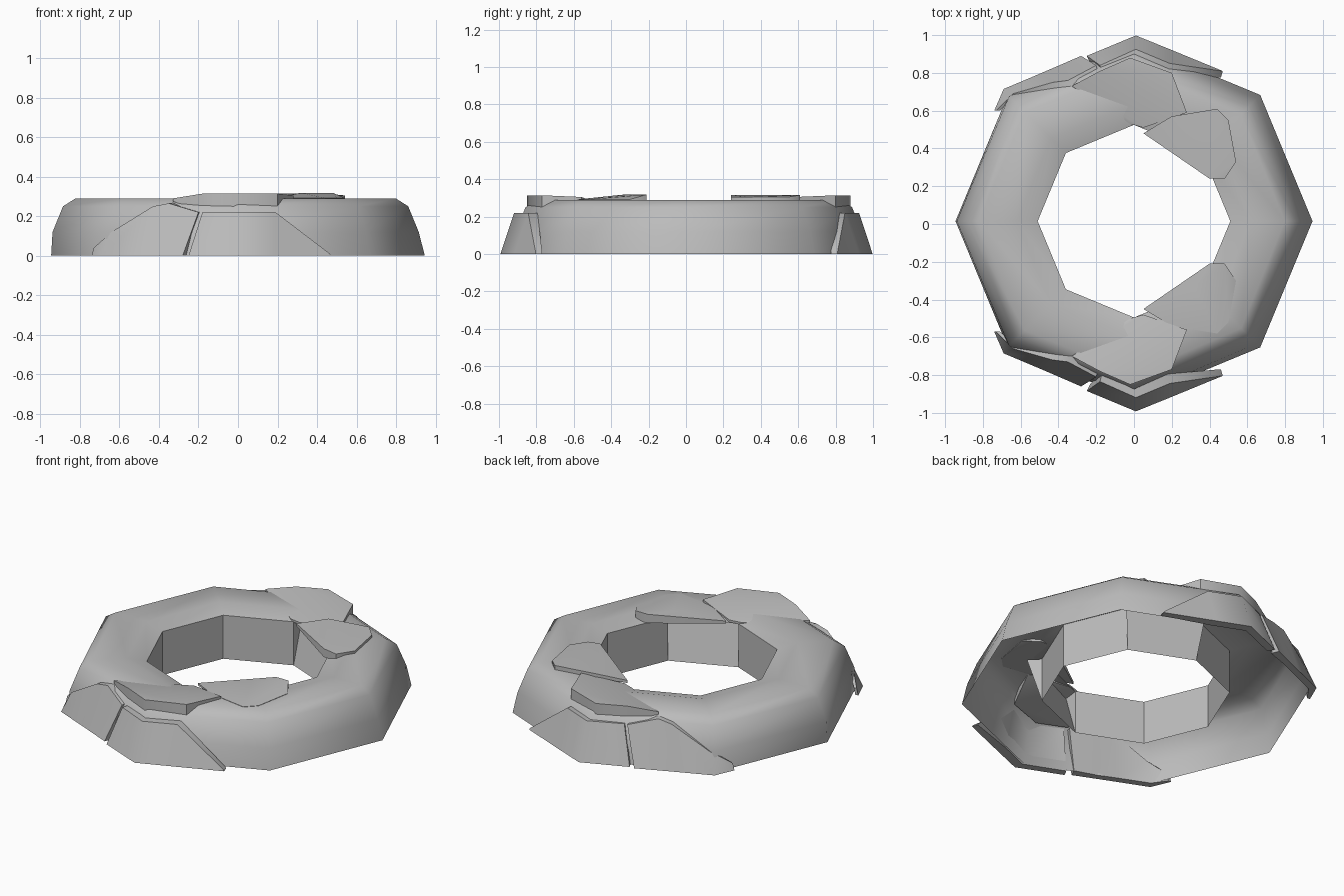
import bpy, bmesh
from math import sin, cos, pi, radians

cube = bpy.data.objects.get("Cube")
if cube:
    bpy.data.objects.remove(cube, do_unlink=True)

CENTRE_Y = 0.015

stone = bpy.data.materials.new("grey_stone")
stone.use_nodes = True
GREY = (0.5, 0.5, 0.5, 1)
stone.diffuse_color = GREY
stone.node_tree.nodes["Principled BSDF"].inputs["Base Color"].default_value = GREY


def finish(bm, name, angle):
    bmesh.ops.recalc_face_normals(bm, faces=bm.faces)
    mesh = bpy.data.meshes.new(name)
    bm.to_mesh(mesh)
    bm.free()
    obj = bpy.data.objects.new(name, mesh)
    bpy.context.collection.objects.link(obj)
    mesh.materials.append(stone)
    bpy.ops.object.select_all(action="DESELECT")
    obj.select_set(True)
    bpy.context.view_layer.objects.active = obj
    bpy.ops.object.shade_smooth_by_angle(angle=radians(angle))


def placed(bm, point, side, mid):
    """Side -1 mirrors the point to the front."""
    x, y, z = point
    return bm.verts.new((x, mid + side * (y - mid), z))


def slab(name, points, side):
    """Convex chunk of stone."""
    bm = bmesh.new()
    for p in points:
        placed(bm, p, side, CENTRE_Y)
    hull = bmesh.ops.convex_hull(bm, input=bm.verts)
    spare = [g for g in hull["geom_interior"] if isinstance(g, bmesh.types.BMVert)]
    bmesh.ops.delete(bm, geom=spare, context="VERTS")
    bmesh.ops.dissolve_limit(bm, angle_limit=0.02, verts=bm.verts, edges=bm.edges)
    finish(bm, name, 48)


def cladding(name, sections, side, mid):
    """Thin plate bent round the ring, lofted through four-point sections."""
    bm = bmesh.new()
    loops = [[placed(bm, p, side, mid) for p in s] for s in sections]
    for one, two in zip(loops, loops[1:]):
        for k in range(4):
            n = (k + 1) % 4
            bm.faces.new((one[k], one[n], two[n], two[k]))
    bm.faces.new(loops[0])
    bm.faces.new(loops[-1])
    finish(bm, name, 48)


# Hollow eight-sided ring, open underneath, a little steeper on its right
PROFILE = [(0.945, 0), (0.926, 0.12), (0.873, 0.25), (0.81, 0.29),
           (0.62, 0.29), (0.51, 0.26), (0.51, 0)]
SIDES = 8
bm = bmesh.new()
rings = []
for i in range(SIDES):
    a = 2 * pi * i / SIDES
    ring = []
    for r, z in PROFILE:
        if z > 0 and r > 0.8:
            r -= 0.012 * cos(a)
        ring.append(bm.verts.new((r * cos(a), CENTRE_Y + r * sin(a), z)))
    rings.append(ring)


def recessed(v):
    return bm.verts.new((v.co.x * 1.16, CENTRE_Y + (v.co.y - CENTRE_Y) * 1.16, v.co.z))


for i in range(SIDES):
    here, there = rings[i], rings[(i + 1) % SIDES]
    for k in range(len(PROFILE) - 1):
        a, b = here[k], there[k]
        if k == len(PROFILE) - 2 and i in (1, 6):
            # Broken wall panels lean back under the inner slabs
            a, b = recessed(a), recessed(b)
            bm.faces.new((here[k], a, here[k + 1]))
            bm.faces.new((there[k], there[k + 1], b))
        bm.faces.new((a, b, there[k + 1], here[k + 1]))
for ring in rings:
    for e in ring[-1].link_edges:
        e.smooth = False
finish(bm, "ring", 50)

# Sections run: outer foot, outer top, inner top, inner foot
OUTER = [
    [(-0.25, 0.89, 0), (-0.18, 0.84, 0.22), (-0.17, 0.8, 0.22), (-0.23, 0.85, 0)],
    [(0.01, 0.998, 0), (0.01, 0.925, 0.22), (0, 0.88, 0.22), (0, 0.945, 0)],
    [(0.19, 0.925, 0), (0.19, 0.85, 0.22), (0.18, 0.8, 0.22), (0.18, 0.87, 0)],
    [(0.47, 0.81, 0), (0.465, 0.81, 0.01), (0.455, 0.775, 0.01), (0.46, 0.775, 0)]]
CORNER = [
    [(-0.74, 0.6, 0), (-0.73, 0.6, 0.04), (-0.71, 0.6, 0.04), (-0.72, 0.6, 0)],
    [(-0.69, 0.715, 0), (-0.64, 0.69, 0.12), (-0.63, 0.67, 0.12), (-0.665, 0.68, 0)],
    [(-0.5, 0.795, 0), (-0.43, 0.75, 0.25), (-0.42, 0.72, 0.25), (-0.49, 0.755, 0)],
    [(-0.4, 0.838, 0), (-0.35, 0.76, 0.265), (-0.33, 0.73, 0.268), (-0.39, 0.8, 0)],
    [(-0.28, 0.89, 0), (-0.2, 0.84, 0.22), (-0.19, 0.8, 0.22), (-0.26, 0.845, 0)]]
# Caps are thick at the rim and sink into the ring towards the hole
TOP = [(-0.33, 0.73, 0.29), (-0.18, 0.81, 0.314), (-0.02, 0.88, 0.314), (0.2, 0.8, 0.314),
       (0.28, 0.59, 0.305), (0.05, 0.51, 0.275), (-0.02, 0.53, 0.27)]
INNER = [(0.05, 0.48), (0.2, 0.57), (0.44, 0.61), (0.5, 0.55), (0.54, 0.33),
         (0.48, 0.24), (0.4, 0.24), (0.32, 0.36)]

for side, place in ((1, "back"), (-1, "front")):
    cladding(place + "_outer_slab", OUTER, side, 0.003)
    cladding(place + "_corner_slab", CORNER, side, CENTRE_Y)
    cap = TOP + [(x, y, 0.225 if y > 0.75 else z - 0.015) for x, y, z in TOP]
    slab(place + "_top_slab", cap, side)
    lip = []
    for x, y in INNER:
        if side < 0:
            # Front piece slopes down into the ring away from the hole
            height = 0.28 if x < 0.1 else 0.318 if y < 0.4 and x < 0.5 else 0.292
        else:
            height = 0.28 if x < 0.1 else 0.315 if x < 0.45 else 0.305
        base = 0.288 if x * x + y * y > 0.34 else 0.265
        lip += [(x, y, height), (x, y, base)]
    slab(place + "_inner_slab", lip, side)
